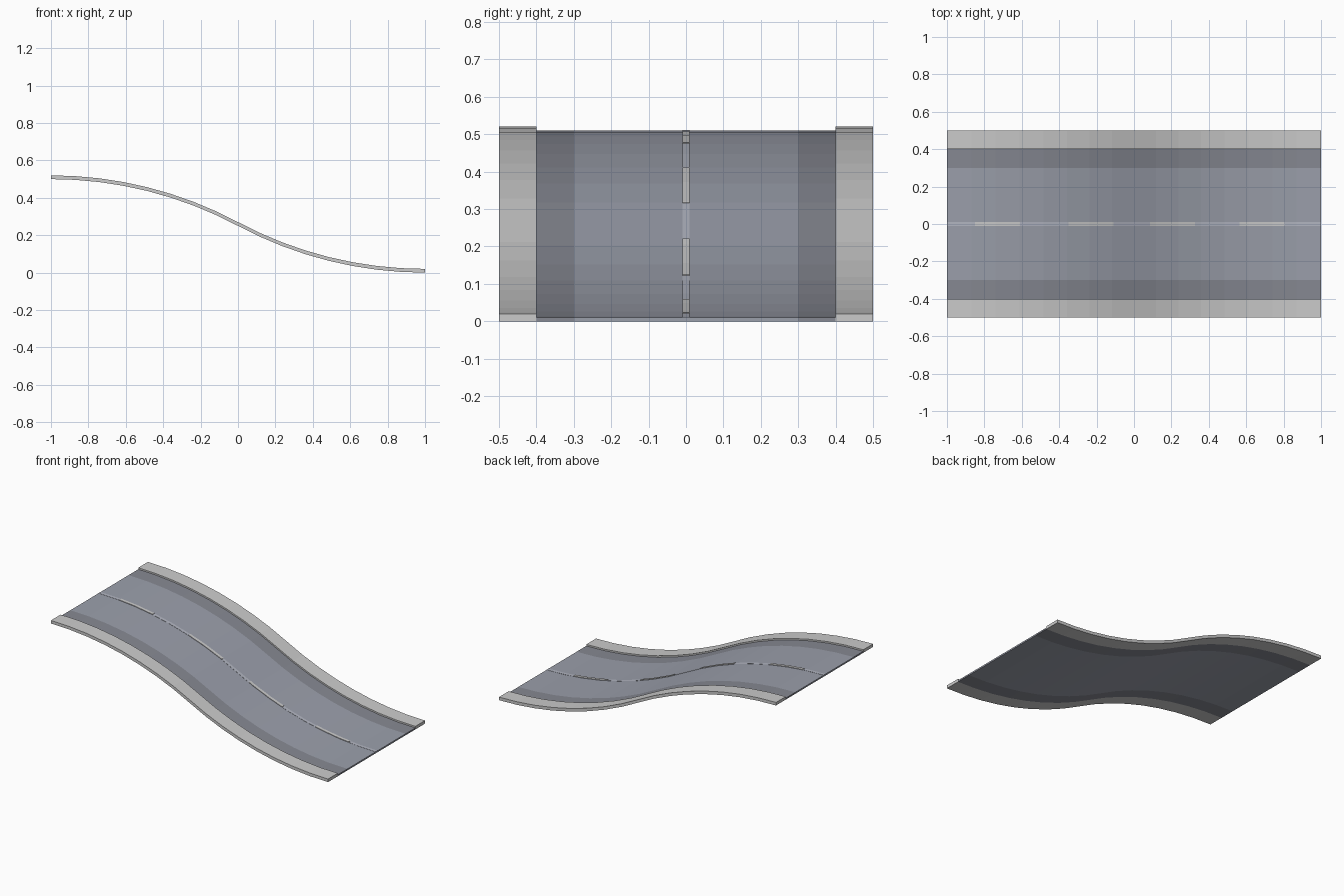
import bpy, bmesh, math

if "Cube" in bpy.data.objects:
    bpy.data.objects.remove(bpy.data.objects["Cube"])

R = 2.125                      # radius of both arcs (drop of 0.5 over 2)
A = math.asin(1 / R)
N = 8                          # flat segments per arc
half = [R * math.sin(A * i / N) for i in range(N + 1)]
XS = [-1 + u for u in half] + [1 - u for u in reversed(half[:-1])]


def arc_z(x):
    d = R - math.sqrt(R * R - (1 - abs(x)) ** 2)
    return 0.5 - d if x < 0 else d


def height(x):
    """Height of the faceted slope at x."""
    for a, b in zip(XS, XS[1:]):
        if a <= x <= b:
            t = (x - a) / (b - a)
            return arc_z(a) * (1 - t) + arc_z(b) * t
    return arc_z(x)


def material(name, rgb):
    m = bpy.data.materials.new(name)
    m.diffuse_color = (*rgb, 1)
    m.use_nodes = True
    m.node_tree.nodes["Principled BSDF"].inputs["Base Color"].default_value = m.diffuse_color
    return m


def sweep(name, section, mat, skip=(), x0=-1.0, x1=1.0):
    """Sweep a (y, z) section along the slope; edges in skip get no face."""
    xs = [x0] + [x for x in XS if x0 + 1e-4 < x < x1 - 1e-4] + [x1]
    bm = bmesh.new()
    rows = [[bm.verts.new((x, y, z + height(x))) for y, z in section] for x in xs]
    n = len(section)
    for a, b in zip(rows, rows[1:]):
        for i in range(n):
            if i not in skip:
                j = (i + 1) % n
                bm.faces.new((a[i], b[i], b[j], a[j]))
    # the section runs counter-clockwise seen from +x
    bm.faces.new(rows[0][::-1])
    bm.faces.new(rows[-1])
    # outward direction check: the first section edge is always the underside
    bm.normal_update()
    for f in bm.faces:
        if abs(f.normal.x) < 0.9:
            f.normal_flip()
    bm.normal_update()
    under = [f for f in bm.faces if all(abs(v.co.z - height(v.co.x) - section[0][1]) < 1e-5 for v in f.verts)]
    if under and under[0].normal.z > 0:
        for f in bm.faces:
            if abs(f.normal.x) < 0.9:
                f.normal_flip()
    me = bpy.data.meshes.new(name)
    bm.to_mesh(me)
    bm.free()
    ob = bpy.data.objects.new(name, me)
    bpy.context.collection.objects.link(ob)
    me.materials.append(mat)
    return ob


asphalt = material("asphalt", (0.33, 0.35, 0.41))
dark = material("gutter_grey", (0.24, 0.25, 0.29))
concrete = material("concrete", (0.55, 0.55, 0.56))
paint = material("line_paint", (0.45, 0.47, 0.54))


def box(y0, y1, z0, z1):
    return [(y0, z0), (y1, z0), (y1, z1), (y0, z1)]


# Road deck: centre lane slab (joins the gutters, so no side walls)
sweep("road", box(-0.3, 0.3, 0, 0.01), asphalt, skip=(1, 3))

# Gutters and raised kerbs on both sides
for side, s in (("left", 1), ("right", -1)):
    g = box(0.3, 0.4, 0, 0.01) if s > 0 else box(-0.4, -0.3, 0, 0.01)
    sweep("gutter_" + side, g, dark, skip=(1, 3))
    if s > 0:
        k = [(0.4, 0), (0.5, 0), (0.5, 0.02), (0.4, 0.02), (0.4, 0.01)]
        sweep("kerb_" + side, k, concrete, skip=(4,))
    else:
        k = [(-0.5, 0), (-0.4, 0), (-0.4, 0.01), (-0.4, 0.02), (-0.5, 0.02)]
        sweep("kerb_" + side, k, concrete, skip=(1,))

# Thin centre line with four dashes on top
sweep("centre_line", box(-0.01, 0.01, 0.01, 0.0112), paint, skip=(0,))
for i, x in enumerate((-0.85, -0.35, 0.085, 0.565)):
    sweep(f"dash_{i + 1}", box(-0.01, 0.01, 0.0112, 0.0135), concrete, skip=(0,), x0=x, x1=x + 0.24)
